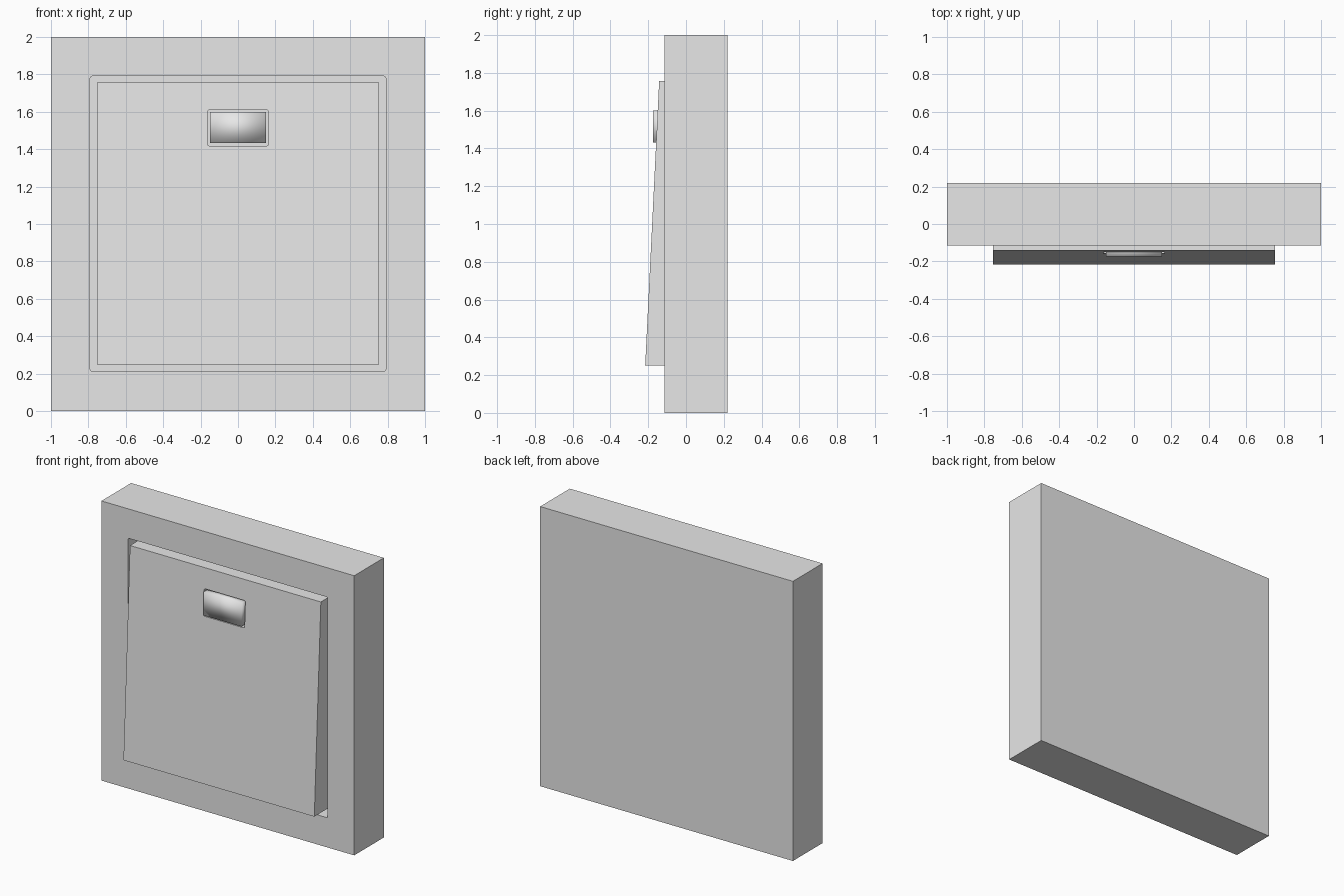
import bpy
import bmesh

if "Cube" in bpy.data.objects:
    bpy.data.objects.remove(bpy.data.objects["Cube"], do_unlink=True)

grey = bpy.data.materials.new("light_grey_plastic")
grey.use_nodes = True
colour = (0.8, 0.8, 0.8, 1)
grey.diffuse_color = colour
grey.node_tree.nodes["Principled BSDF"].inputs["Base Color"].default_value = colour


def block(name, x, front, back, low, high, lean=0, corner=0, smooth=False):
    """Box of half width x; lean pushes the lower front edge forward."""
    bm = bmesh.new()
    bmesh.ops.create_cube(bm, size=2)
    for v in bm.verts:
        at_front, at_top = v.co.y < 0, v.co.z > 0
        v.co.x *= x
        v.co.y = front if at_front else back
        if at_front and not at_top:
            v.co.y -= lean
        v.co.z = high if at_top else low
    if corner:
        edges = [e for e in bm.edges
                 if abs(e.verts[0].co.y - e.verts[1].co.y) > 0.01]
        bmesh.ops.bevel(bm, geom=edges, offset=corner, segments=3,
                        profile=0.5, affect='EDGES')
    bmesh.ops.recalc_face_normals(bm, faces=bm.faces)
    for f in bm.faces:
        f.smooth = smooth
    mesh = bpy.data.meshes.new(name)
    bm.to_mesh(mesh)
    bm.free()
    mesh.materials.append(grey)
    obj = bpy.data.objects.new(name, mesh)
    bpy.context.collection.objects.link(obj)
    return obj


def pocket(obj, cutter):
    """Cut a recess and discard the cutter."""
    cutter.hide_render = True
    mod = obj.modifiers.new("pocket", 'BOOLEAN')
    mod.operation = 'DIFFERENCE'
    mod.solver = 'EXACT'
    mod.object = cutter
    bpy.context.view_layer.objects.active = obj
    bpy.ops.object.modifier_apply(modifier=mod.name)
    bpy.data.objects.remove(cutter, do_unlink=True)


# Wall plate with a recess for the rocker
plate = block("wall_plate", 1, -0.115, 0.22, 0, 2)
pocket(plate, block("plate_cutter", 0.79, -0.3, 0, 0.212, 1.79, corner=0.01))

# Tilted rocker with a small window opening
rocker = block("rocker", 0.755, -0.142, 0.01, 0.25, 1.757, lean=0.074)
pocket(rocker, block("window_cutter", 0.163, -0.4, -0.12, 1.418, 1.61, corner=0.01))

# Softly shaded indicator lens
block("indicator_lens", 0.15, -0.175, -0.11, 1.432, 1.6, smooth=True)
